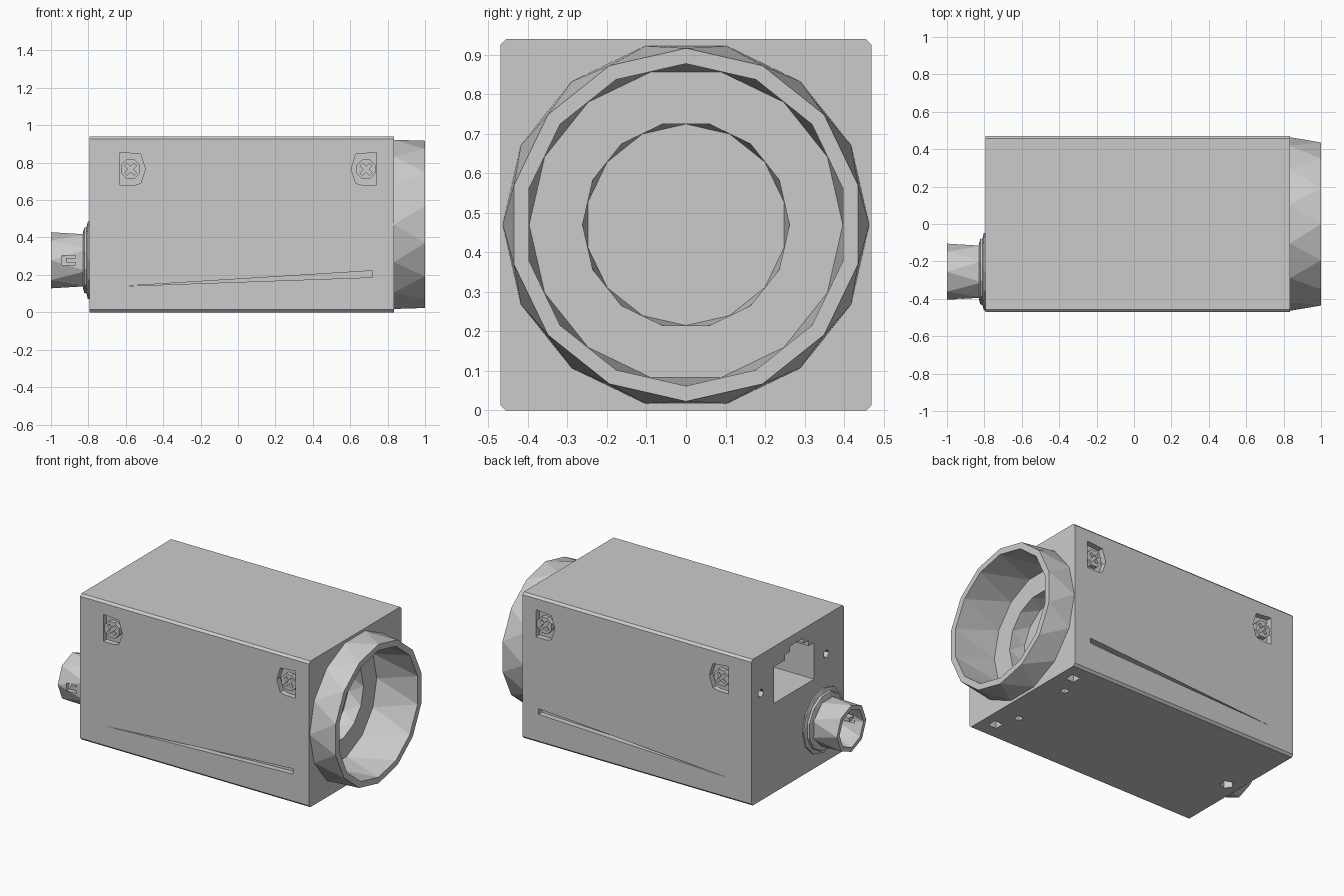
import bpy, bmesh
from math import pi, cos, sin

if "Cube" in bpy.data.objects:
    bpy.data.objects.remove(bpy.data.objects["Cube"])


def make_object(name, bm):
    bmesh.ops.recalc_face_normals(bm, faces=bm.faces[:])
    mesh = bpy.data.meshes.new(name)
    bm.to_mesh(mesh)
    bm.free()
    ob = bpy.data.objects.new(name, mesh)
    bpy.context.collection.objects.link(ob)
    return ob


def prism(bm, pts, axis, lo, hi):
    """Extrude a 2D outline along an axis between lo and hi."""
    place = {'x': lambda u, v, w: (w, u, v),
             'y': lambda u, v, w: (u, w, v),
             'z': lambda u, v, w: (u, v, w)}[axis]
    a = [bm.verts.new(place(u, v, lo)) for u, v in pts]
    b = [bm.verts.new(place(u, v, hi)) for u, v in pts]
    n = len(pts)
    bm.faces.new(a)
    bm.faces.new(b[::-1])
    for i in range(n):
        j = (i + 1) % n
        bm.faces.new((a[i], b[i], b[j], a[j]))


def ngon(cu, cv, r, n):
    return [(cu + r * cos(2 * pi * (i + .5) / n), cv + r * sin(2 * pi * (i + .5) / n))
            for i in range(n)]


def rect(u0, u1, v0, v1):
    return [(u0, v0), (u1, v0), (u1, v1), (u0, v1)]


def lathe(name, profile, cy, cz, n):
    """Faceted turning about x; profile rows are (x, radius, phase in steps)."""
    bm = bmesh.new()
    rings = []
    for x, r, ph in profile:
        if r == 0:
            rings.append([bm.verts.new((x, cy, cz))] * n)
        else:
            rings.append([bm.verts.new((x, cy + r * cos(2 * pi * (i + ph) / n),
                                        cz + r * sin(2 * pi * (i + ph) / n)))
                          for i in range(n)])
    for (p, q), (a, b) in zip(zip(profile, profile[1:]), zip(rings, rings[1:])):
        for i in range(n):
            j = (i + 1) % n
            if p[2] > q[2]:
                tris = ((a[i], b[i], b[j]), (a[i], b[j], a[j]))
            else:
                tris = ((a[i], a[j], b[i]), (b[i], a[j], b[j]))
            if p[2] == q[2] and p[1] and q[1]:
                tris = ((a[i], a[j], b[j], b[i]),)
            for t in tris:
                if len(set(t)) == len(t):
                    bm.faces.new(t)
    return make_object(name, bm)


def cut(target, bm):
    cutter = make_object("cutter", bm)
    cutter.hide_render = True
    m = target.modifiers.new("cut", 'BOOLEAN')
    m.operation, m.solver, m.object = 'DIFFERENCE', 'EXACT', cutter
    bpy.context.view_layer.objects.active = target
    bpy.ops.object.modifier_apply(modifier=m.name)
    bpy.data.objects.remove(cutter)


# Housing block with slightly chamfered long edges
W, H, C = .47, .94, .014
bm = bmesh.new()
prism(bm, [(-W + C, 0), (W - C, 0), (W, C), (W, H - C),
           (W - C, H), (-W + C, H), (-W, H - C), (-W, C)], 'x', -.795, .835)
housing = make_object("camera_housing", bm)

pocket = [(-.055, .09), (.055, .08), (.08, 0), (.055, -.075), (.02, -.085), (-.055, -.085)]
screws = [(-.575, 1), (.685, -1)]
SZ = .765

bm = bmesh.new()
# lens bore
prism(bm, ngon(0, .47, .425, 24), 'x', .58, .9)
# network socket with latch notch, and its two locking screw holes
prism(bm, [(.24, .575), (.24, .81), (.13, .81), (.13, .845), (.08, .845), (.08, .88),
           (-.06, .88), (-.06, .845), (-.11, .845), (-.11, .81), (-.167, .81),
           (-.167, .575)], 'x', -.85, -.5)
for y in (.375, -.29):
    prism(bm, ngon(y, .69, .028, 5), 'x', -.85, -.72)
# side screw pockets and tapering side grooves
for s in (-1, 1):
    lo, hi = sorted((s * .435, s * .5))
    for x, d in screws:
        prism(bm, [(x + d * u, SZ + v) for u, v in pocket], 'y', lo, hi)
    prism(bm, [(-.61, .14), (.72, .187), (.72, .222)], 'y', lo, hi)
    # mounting holes underneath
    prism(bm, ngon(.745, s * .345, .042, 4), 'z', -.05, .07)
    prism(bm, ngon(.69, s * .205, .028, 4), 'z', -.05, .06)
prism(bm, ngon(-.71, -.02, .042, 5), 'z', -.05, .07)
cut(housing, bm)

# Cross-head side screws
for s, side in ((-1, "front"), (1, "back")):
    for k, (x, d) in enumerate(screws):
        bm = bmesh.new()
        lo, hi = sorted((s * .425, s * .462))
        prism(bm, ngon(x, SZ, .055, 8), 'y', lo, hi)
        screw = make_object(f"{side}_screw_{k + 1}", bm)
        bm = bmesh.new()
        a, b = .036, .01
        plus = [(b, b), (b, a), (-b, a), (-b, b), (-a, b), (-a, -b),
                (-b, -b), (-b, -a), (b, -a), (b, -b), (a, -b), (a, b)]
        q = .7071
        lo, hi = sorted((s * .445, s * .48))
        prism(bm, [(x + q * (u - v), SZ + q * (u + v)) for u, v in plus], 'y', lo, hi)
        cut(screw, bm)

# Lens mount: outer collar, bore, flange and sensor window
lathe("lens_mount", [(.834, .464, 0), (1, .447, .5), (1, .408, .5), (.71, .397, 0),
                     (.71, .262, 0), (.61, .255, .5), (.61, 0, .5)], 0, .47, 14)

# Rear connector flange
CY, CZ = -.255, .278
lathe("connector_flange", [(-.78, 0, 0), (-.78, .207, 0), (-.803, .207, 0), (-.81, .185, .5),
                           (-.822, .18, .5), (-.83, .145, 0), (-.83, 0, 0)], CY, CZ, 12)

# Rear connector barrel, with a keyed slot through its side
barrel = lathe("connector_barrel", [(-.81, 0, .5), (-.81, .15, .5), (-1, .15, 0),
                                    (-1, .122, 0), (-.835, .115, .5), (-.835, 0, .5)],
               CY, CZ, 8)
bm = bmesh.new()
prism(bm, rect(-.94, -.87, CZ - .025, CZ + .025), 'y', CY - .2, CY - .05)
cut(barrel, bm)
bm = bmesh.new()
prism(bm, rect(-.92, -.84, CZ - .012, CZ + .012), 'y', CY - .138, CY - .09)
make_object("connector_key", bm)
